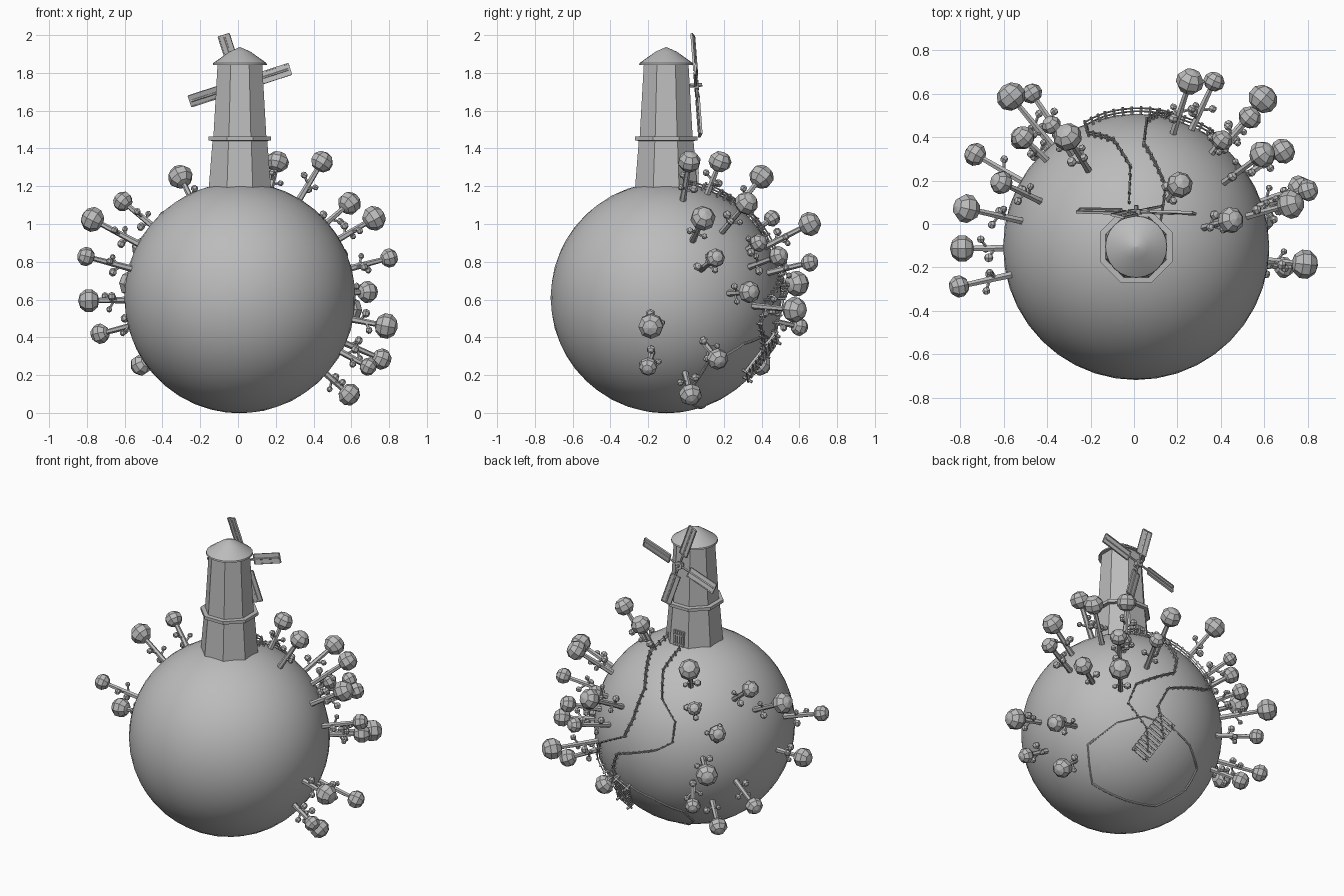
import bpy, bmesh, math, random
from mathutils import Vector, Matrix

random.seed(4)
if "Cube" in bpy.data.objects:
    bpy.data.objects.remove(bpy.data.objects["Cube"], do_unlink=True)

CENTRE = Vector((0.01, -0.105, 0.61))
RADIUS = 0.612

GREY = bpy.data.materials.new("plain_grey")
GREY.use_nodes = True
GREY.diffuse_color = (0.5, 0.5, 0.5, 1)
GREY.node_tree.nodes["Principled BSDF"].inputs["Base Color"].default_value = (0.5, 0.5, 0.5, 1)


def finish(bm, name, smooth=None):
    """Turn a bmesh into a named object."""
    mesh = bpy.data.meshes.new(name)
    bmesh.ops.recalc_face_normals(bm, faces=bm.faces)
    bm.to_mesh(mesh)
    bm.free()
    mesh.materials.append(GREY)
    obj = bpy.data.objects.new(name, mesh)
    bpy.context.collection.objects.link(obj)
    if smooth:
        bpy.ops.object.select_all(action='DESELECT')
        obj.select_set(True)
        bpy.context.view_layer.objects.active = obj
        bpy.ops.object.shade_smooth_by_angle(angle=math.radians(smooth))
    return obj


def rod(bm, a, b, r1, r2=None, sides=6):
    a, b = Vector(a), Vector(b)
    turn = (b - a).to_track_quat('Z', 'Y').to_matrix().to_4x4()
    bmesh.ops.create_cone(bm, cap_ends=True, segments=sides, radius1=r1,
                          radius2=r1 if r2 is None else r2, depth=(b - a).length,
                          matrix=Matrix.Translation((a + b) / 2) @ turn)


def ball(bm, centre, axis, r, squash=0.9, sides=8, rings=5):
    turn = axis.to_track_quat('Z', 'Y').to_matrix().to_4x4()
    bmesh.ops.create_uvsphere(bm, u_segments=sides, v_segments=rings, radius=r,
                              matrix=Matrix.Translation(centre) @ turn @ Matrix.Diagonal((1, 1, squash, 1)))


def box(bm, centre, axes, size):
    turn = Matrix(axes).transposed().to_4x4()
    bmesh.ops.create_cube(bm, size=1, matrix=Matrix.Translation(centre) @ turn @ Matrix.Diagonal((*size, 1)))


def lathe(bm, profile, sides, start=0.0):
    """Stack rings of (radius, height) around the tower axis."""
    rings = []
    for r, z in profile:
        rings.append([bm.verts.new((CENTRE.x + r * math.cos(start + math.tau * i / sides),
                                    CENTRE.y + r * math.sin(start + math.tau * i / sides), z))
                      for i in range(sides)])
    for low, high in zip(rings, rings[1:]):
        for i in range(sides):
            j = (i + 1) % sides
            bm.faces.new((low[i], low[j], high[j], high[i]))
    bm.faces.new(rings[0])
    bm.faces.new(rings[-1])


def patch(azimuth, elevation):
    """Return a function that lays flat 2D drawing points onto one side of the planet."""
    a, e = math.radians(azimuth), math.radians(elevation)
    out = Vector((math.sin(a) * math.cos(e), math.cos(a) * math.cos(e), math.sin(e)))
    right = Vector((-math.cos(a), math.sin(a), 0))
    up = out.cross(right)

    def place(p):
        depth = math.sqrt(max(0.0, RADIUS ** 2 - p[0] ** 2 - p[1] ** 2))
        return (right * p[0] + up * p[1] + out * depth).normalized()
    return place


def walk(points, step):
    """Evenly spaced directions along a path of directions."""
    result = []
    for a, b in zip(points, points[1:]):
        n = max(1, round((b - a).length * RADIUS / step))
        result += [a.lerp(b, i / n).normalized() for i in range(n)]
    return result + [points[-1]]


# Planet
bm = bmesh.new()
bmesh.ops.create_icosphere(bm, subdivisions=4, radius=RADIUS, matrix=Matrix.Translation(CENTRE))
finish(bm, "planet", 60)

# Mill tower: octagonal body with a belt, and a round roof
FLAT = 1 / math.cos(math.pi / 8)
bm = bmesh.new()
lathe(bm, [(r * FLAT, z) for r, z in [(0.168, 1.15), (0.145, 1.44), (0.166, 1.442), (0.166, 1.462),
                                      (0.14, 1.464), (0.118, 1.85)]], 8, math.pi / 8)
finish(bm, "mill_tower")
bm = bmesh.new()
lathe(bm, [(0.143, 1.842), (0.141, 1.852), (0.055, 1.913), (0.002, 1.936)], 24)
finish(bm, "mill_roof", 40)

# Door made of planks
bm = bmesh.new()
WORLD = (Vector((1, 0, 0)), Vector((0, 1, 0)), Vector((0, 0, 1)))
for i in range(5):
    box(bm, (CENTRE.x + (i - 2) * 0.016, CENTRE.y + 0.162, 1.24), WORLD, (0.012, 0.016, 0.11))
for z in (1.21, 1.27):
    box(bm, (CENTRE.x, CENTRE.y + 0.168, z), WORLD, (0.075, 0.012, 0.01))
finish(bm, "door")

# Sails on a slightly tilted axle
HUB = Vector((0.01, 0.056, 1.735))
AXLE = Vector((0, 1, 0.075)).normalized()
RISE = Vector((0, -0.075, 1)).normalized()
SIDE = Vector((1, 0, 0))
bm = bmesh.new()
rod(bm, HUB - AXLE * 0.1, HUB + AXLE * 0.03, 0.01, sides=8)
rod(bm, HUB - AXLE * 0.012, HUB + AXLE * 0.012, 0.026, sides=8)
finish(bm, "sail_hub")
for k in range(4):
    ang = math.radians(18 + 90 * k)
    along = SIDE * math.cos(ang) + RISE * math.sin(ang)
    flat = along.cross(AXLE)
    across = (flat * math.cos(0.2) + AXLE * math.sin(0.2)).normalized()
    axes = (along, across, along.cross(across))
    bm = bmesh.new()
    rod(bm, HUB, HUB + along * 0.27, 0.007)
    box(bm, HUB + along * 0.178, axes, (0.2, 0.06, 0.004))
    for s in (-1, 1):
        box(bm, HUB + along * 0.178 + across * 0.03 * s, axes, (0.2, 0.006, 0.012))
        box(bm, HUB + along * (0.178 + 0.1 * s), axes, (0.006, 0.06, 0.012))
    finish(bm, "sail_%d" % (k + 1))

# Trees: crown centre and crown radius
TREES = [
    (.21, .18, 1.33, .062), (.445, .018, 1.33, .062), (-.305, .40, 1.25, .068), (.59, .32, 1.11, .064),
    (.72, .09, 1.03, .068), (.80, .155, .82, .052), (.685, .335, .64, .06), (.257, .655, 1.0, .066),
    (.368, .655, .796, .05), (.405, .385, .9, .05), (.593, .575, .546, .07), (.533, .49, .83, .055),
    (.785, -.185, .46, .069), (.69, -.2, .245, .05), (.76, .167, .285, .058), (.589, .024, .097, .062),
    (-.61, .19, 1.12, .055), (-.77, .071, 1.024, .068), (-.805, -.287, .828, .052), (-.79, -.113, .594, .063),
    (-.73, .32, .419, .055), (-.515, .395, .253, .058), (-.565, .586, .684, .07), (-.47, .6, .456, .05),
    (-.51, .398, .874, .056), (-.38, .455, 1.03, .046)]
for n, (x, y, z, r) in enumerate(TREES):
    top = Vector((x, y, z))
    up = (top - CENTRE).normalized()
    foot = CENTRE + up * (RADIUS - 0.02)
    side = up.orthogonal().normalized()
    bm = bmesh.new()
    rod(bm, foot, top, 0.018, 0.013)
    ball(bm, top, up, r)
    turn = random.uniform(0, math.tau)
    for k, height in enumerate((0.38, 0.55, 0.45)):
        lean = Matrix.Rotation(turn + k * 2.2, 3, up) @ side
        start = foot.lerp(top, height - 0.1)
        tip = start + lean * 0.048 + up * 0.028
        rod(bm, start, tip, 0.008, 0.006, 5)
        ball(bm, tip, up, (0.024, 0.02, 0.017)[k], sides=6, rings=4)
    finish(bm, "tree_%d" % (n + 1))

# Two fences lining the winding path from the door to the jetty
hill = patch(-30, 25)
FENCES = {
    "left_fence": [(-.146, .522), (-.249, .413), (-.261, .2), (-.322, .018), (-.376, -.091),
                   (-.54, -.133), (-.546, -.225), (-.449, -.376), (-.37, -.475)],
    "right_fence": [(-.073, .443), (-.158, .31), (-.152, .14), (-.067, .006), (-.079, -.115),
                    (-.176, -.164), (-.419, -.194), (-.449, -.285), (-.36, -.44)]}
for name, path in FENCES.items():
    posts = walk([hill(p) for p in path], 0.045)
    bm = bmesh.new()
    for d in posts:
        rod(bm, CENTRE + d * (RADIUS - 0.01), CENTRE + d * (RADIUS + 0.036), 0.006, sides=4)
    for a, b in zip(posts, posts[1:]):
        for h in (0.013, 0.027):
            rod(bm, CENTRE + a * (RADIUS + h), CENTRE + b * (RADIUS + h), 0.004, sides=4)
    finish(bm, name)

# Pond rim
lower = patch(41, -29)
SHORE = [(.145, .097), (-.018, .06), (-.2, -.079), (-.176, -.31), (.024, -.412), (.206, -.45),
         (.388, -.352), (.46, -.224), (.418, -.079), (.31, .03)]
rim = walk([lower(p) for p in SHORE + SHORE[:1]], 0.06)
bm = bmesh.new()
for a, b in zip(rim, rim[1:]):
    rod(bm, CENTRE + a * RADIUS, CENTRE + b * RADIUS, 0.007)
finish(bm, "pond_rim")

# Jetty with planks on two beams and short posts
start, end = (CENTRE + lower(p) * (RADIUS + 0.015) for p in ((.273, .067), (.115, -.133)))
along = (end - start).normalized()
out = ((start + end) / 2 - CENTRE).normalized()
across = out.cross(along).normalized()
axes = (along, across, along.cross(across))
bm = bmesh.new()
for i in range(10):
    box(bm, start.lerp(end, i / 9) + out * 0.012, axes, (0.019, 0.125, 0.008))
for s in (-0.045, 0.045):
    box(bm, (start + end) / 2 + across * s, axes, ((end - start).length, 0.012, 0.014))
    for p in (start, end):
        rod(bm, p + across * s - out * 0.04, p + across * s + out * 0.035, 0.008)
finish(bm, "jetty")
